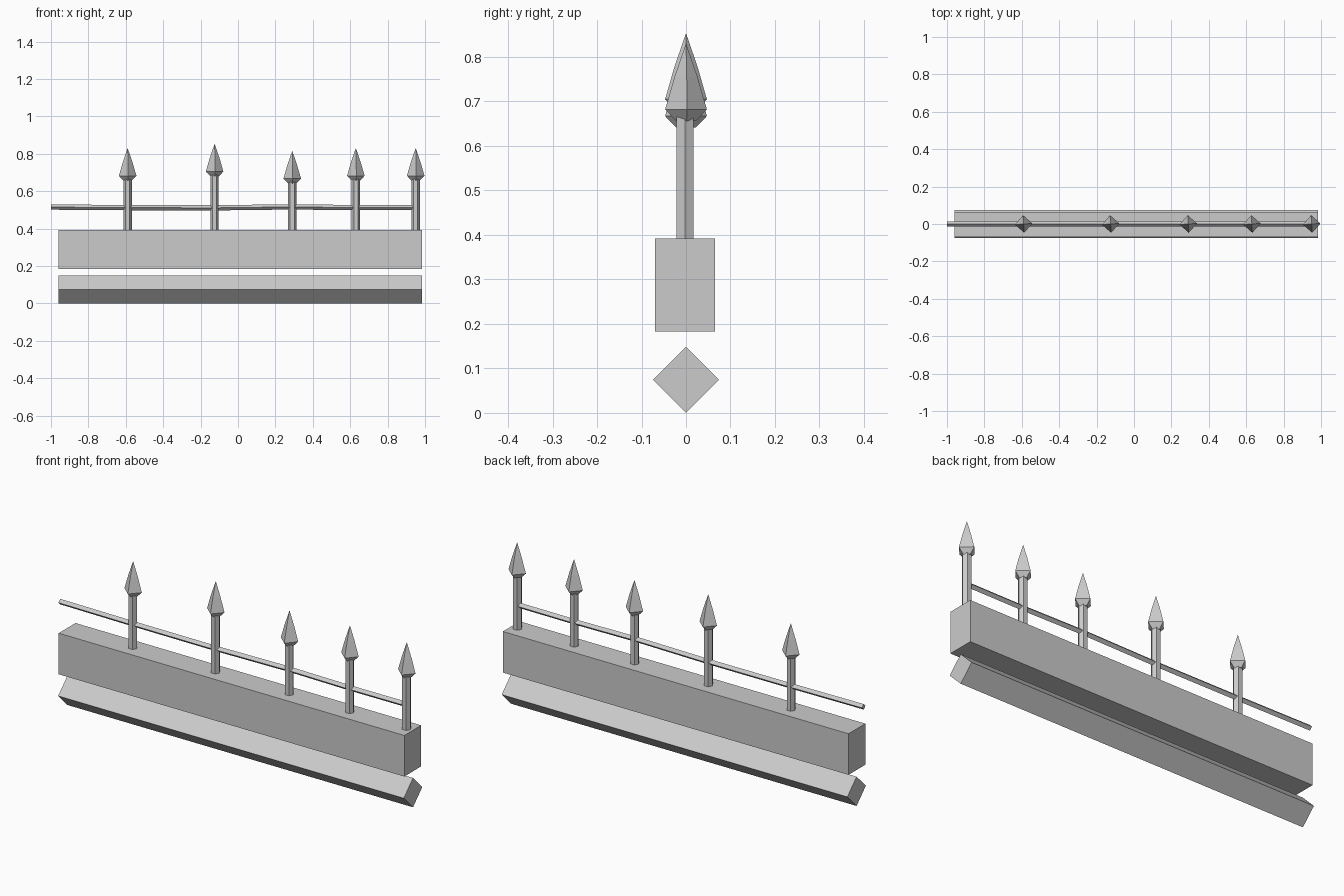
import bpy, bmesh
from math import sin, cos, pi

cube = bpy.data.objects.get("Cube")
if cube:
    bpy.data.objects.remove(cube, do_unlink=True)

mat = bpy.data.materials.new("plain grey")
mat.use_nodes = True
grey = (0.6, 0.6, 0.6, 1)
mat.diffuse_color = grey
mat.node_tree.nodes["Principled BSDF"].inputs["Base Color"].default_value = grey


def loft(name, rings):
    """Skin equal-sided rings of points and cap both ends."""
    bm = bmesh.new()
    loops = [[bm.verts.new(p) for p in ring] for ring in rings]
    n = len(loops[0])
    for a, b in zip(loops, loops[1:]):
        for i in range(n):
            j = (i + 1) % n
            bm.faces.new((a[i], a[j], b[j], b[i]))
    bm.faces.new(loops[0])
    bm.faces.new(loops[-1])
    bmesh.ops.remove_doubles(bm, verts=bm.verts, dist=0.00001)
    bmesh.ops.recalc_face_normals(bm, faces=bm.faces)
    mesh = bpy.data.meshes.new(name)
    bm.to_mesh(mesh)
    bm.free()
    mesh.materials.append(mat)
    obj = bpy.data.objects.new(name, mesh)
    bpy.context.collection.objects.link(obj)


def upright(x, y, z, radius, sides, turn=0):
    angles = [turn + 2 * pi * i / sides for i in range(sides)]
    return [(x + radius * cos(a), y + radius * sin(a), z) for a in angles]


def diamond(x, z, radius):
    return [(x, radius, z), (x, 0, z + radius), (x, -radius, z), (x, 0, z - radius)]


# Wall beam and the diamond beam under it
x0, x1 = -0.96, 0.985
section = [(-0.07, 0.183), (0.065, 0.183), (0.065, 0.392), (-0.07, 0.392)]
loft("wall_beam", [[(x, y, z) for y, z in section] for x in (x0, x1)])
loft("lower_beam", [diamond(x, 0.0745, 0.0745) for x in (x0, x1)])

# Hexagonal posts with four-sided spearheads: x, height of the widest ring
posts = [(-0.59, 0.682), (-0.125, 0.705), (0.29, 0.667), (0.63, 0.682), (0.95, 0.682)]
for i, (x, z) in enumerate(posts, 1):
    y = -0.002
    loft(f"post_{i}", [upright(x, y, h, 0.022, 6) for h in (0.385, z - 0.015)])
    tip = 0.0005
    profile = [(0.022, z - 0.026), (0.047, z), (0.026, z + 0.073), (tip, z + 0.147)]
    loft(f"spearhead_{i}", [upright(x, 0, h, r, 4, 0.06) for r, h in profile])

# Slightly uneven rail through the posts
rail = [(-1, 0.515), (-0.59, 0.512), (-0.125, 0.511), (0.29, 0.516), (0.63, 0.512), (0.95, 0.513)]
loft("rail", [diamond(x, z, 0.014) for x, z in rail])
